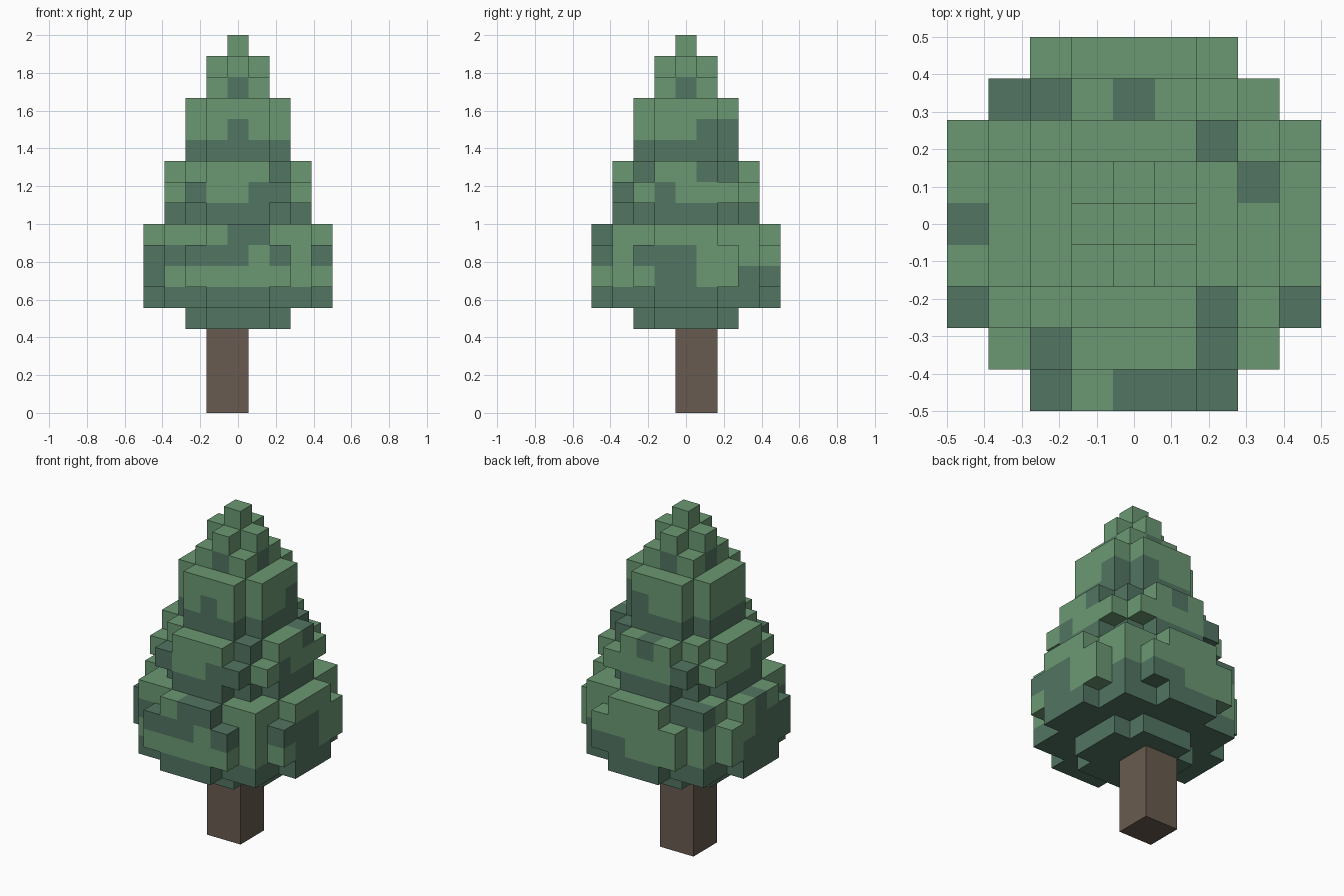
import bpy, bmesh

if "Cube" in bpy.data.objects:
    bpy.data.objects.remove(bpy.data.objects["Cube"])

V = 2 / 18  # block size


def material(name, rgb):
    m = bpy.data.materials.new(name)
    m.diffuse_color = (*rgb, 1)
    m.use_nodes = True
    m.node_tree.nodes["Principled BSDF"].inputs["Base Color"].default_value = m.diffuse_color
    return m


LIGHT = material("light_green_needles", (0.147, 0.314, 0.171))
DARK = material("dark_green_needles", (0.084, 0.178, 0.122))
BARK = material("brown_bark", (0.138, 0.105, 0.080))


def layer(arm, width, core):
    """Blocks of a core square plus four arms of a given half width."""
    r = range(-4, 5)
    return {(x, y) for x in r for y in r
            if max(abs(x), abs(y)) <= core
            or (max(abs(x), abs(y)) <= arm and min(abs(x), abs(y)) <= width)}


# Foliage tiers: height of the layer -> (arm reach, arm half width, core)
TIERS = {
    "bottom_foliage": {4: (2, 1, 1), 5: (4, 1, 3), 6: (4, 2, 3), 7: (4, 2, 3), 8: (4, 1, 3)},
    "middle_foliage": {9: (3, 1, 2), 10: (3, 2, 2), 11: (3, 1, 2)},
    "upper_foliage": {12: (2, 1, 1), 13: (2, 1, 1), 14: (2, 1, 1)},
    "tree_tip": {15: (1, 1, 1), 16: (1, 0, 0), 17: (0, 0, 0)},
}

# Fully dark layers, and dark patches (x0, x1, y0, y1) in the others
SHADE_LAYERS = (4, 5, 9, 12)
PATCHES = {
    6: [(-4, -4, -2, 1), (1, 3, 3, 4), (4, 4, -1, 0)],
    7: [(-4, -4, -2, 0), (-3, -3, -3, -3), (-2, 0, -4, -4), (2, 2, -4, -4), (4, 4, -2, 0)],
    8: [(0, 1, -4, -4), (-4, -4, 0, 0), (-3, -2, 3, 3)],
    10: [(-2, -2, -3, -3), (1, 2, -3, -3), (3, 3, -1, -1), (-2, -2, 3, 3),
         (-3, -3, -1, -1), (2, 2, -2, -2)],
    11: [(2, 2, -2, -2), (3, 3, 1, 1), (2, 2, 2, 2), (0, 0, 3, 3)],
    13: [(0, 0, -2, -2), (2, 2, 1, 1), (1, 1, 2, 2)],
    15: [(0, 0, -1, 1), (-1, 1, 0, 0)],
}


def is_dark(x, y, z):
    return z in SHADE_LAYERS or any(
        a <= x <= b and c <= y <= d for a, b, c, d in PATCHES.get(z, []))


def blocks_object(name, blocks, solid, mats, pick):
    """Mesh of the block sides that do not touch another block."""
    bm = bmesh.new()
    cache = {}

    def vert(p):
        if p not in cache:
            cache[p] = bm.verts.new(((p[0] - .5) * V, (p[1] - .5) * V, p[2] * V))
        return cache[p]

    for b in sorted(blocks):
        for axis in range(3):
            for side in (0, 1):
                n = list(b)
                n[axis] += 2 * side - 1
                if tuple(n) in solid:
                    continue
                u, w = (axis + 1) % 3, (axis + 2) % 3
                ring = []
                for du, dw in ((0, 0), (1, 0), (1, 1), (0, 1)):
                    p = list(b)
                    p[axis] += side
                    p[u] += du
                    p[w] += dw
                    ring.append(vert(tuple(p)))
                f = bm.faces.new(ring if side else ring[::-1])
                f.material_index = pick(*b)
    mesh = bpy.data.meshes.new(name)
    bm.to_mesh(mesh)
    bm.free()
    for m in mats:
        mesh.materials.append(m)
    bpy.context.collection.objects.link(bpy.data.objects.new(name, mesh))


# Trunk, slightly off centre
trunk = {(x, y, z) for x in (-1, 0) for y in (0, 1) for z in range(4)}
tiers = {name: {(x, y, z) for z, shape in layers.items() for x, y in layer(*shape)}
         for name, layers in TIERS.items()}
solid = trunk.union(*tiers.values())

blocks_object("trunk", trunk, solid, [BARK], lambda x, y, z: 0)
for name, blocks in tiers.items():
    blocks_object(name, blocks, solid, [LIGHT, DARK], lambda x, y, z: int(is_dark(x, y, z)))
